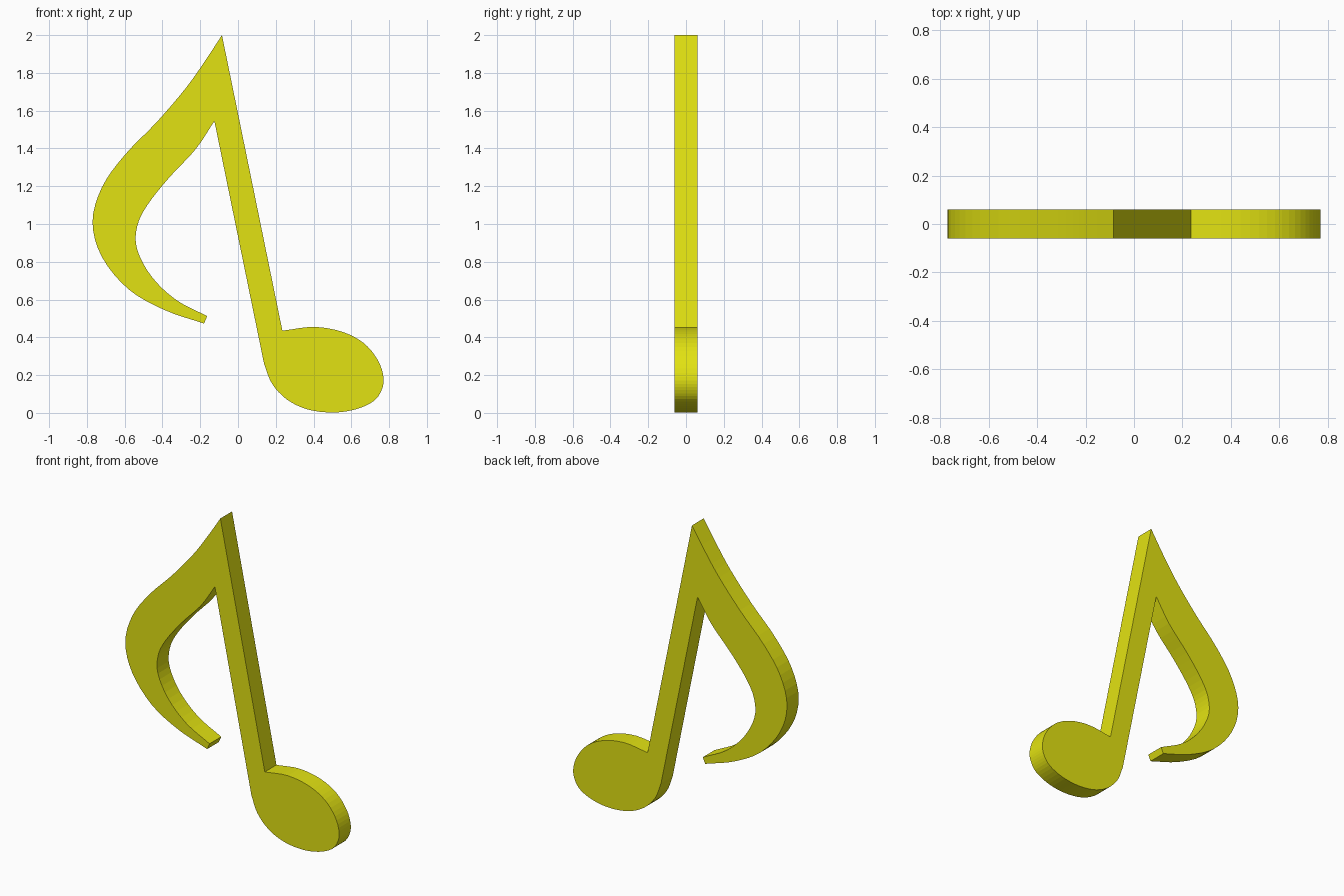
import bpy, bmesh
from mathutils import Vector

cube = bpy.data.objects.get("Cube")
if cube:
    bpy.data.objects.remove(cube, do_unlink=True)

HALF_DEPTH = 0.06

yellow = bpy.data.materials.new("yellow")
yellow.use_nodes = True
yellow.diffuse_color = (0.76, 0.76, 0.006, 1)
yellow.node_tree.nodes["Principled BSDF"].inputs["Base Color"].default_value = yellow.diffuse_color


def smooth_path(points, steps=4):
    """Curve through the given points, with free ends."""
    p = [Vector(q) for q in points]
    p = [2 * p[0] - p[1]] + p + [2 * p[-1] - p[-2]]
    path = []
    for a, b, c, d in zip(p, p[1:], p[2:], p[3:]):
        for i in range(steps):
            t = i / steps
            path.append(0.5 * (2 * b + (c - a) * t + (2 * a - 5 * b + 4 * c - d) * t**2
                               + (3 * b - a - 3 * c + d) * t**3))
    return path + [p[-2]]


# Outer edge of the flag, from the tip of the stem to the tail
flag_outer = smooth_path([
    (-0.085, 2.0), (-0.18, 1.855), (-0.28, 1.715), (-0.43, 1.54), (-0.6, 1.365),
    (-0.72, 1.195), (-0.77, 1.01), (-0.72, 0.825), (-0.58, 0.655),
    (-0.39, 0.545), (-0.18, 0.473)])

# Inner edge of the flag, from the tail up to the notch beside the stem
flag_inner = smooth_path([
    (-0.163, 0.512), (-0.33, 0.6), (-0.46, 0.725), (-0.535, 0.87), (-0.533, 0.99),
    (-0.48, 1.1), (-0.365, 1.245), (-0.225, 1.395), (-0.125, 1.545)])

# Round note head, from the left foot of the stem to the right foot
head = smooth_path([
    (0.138, 0.26), (0.18, 0.155), (0.26, 0.07), (0.37, 0.018), (0.5, 0.002),
    (0.62, 0.018), (0.715, 0.06), (0.76, 0.12), (0.77, 0.19), (0.74, 0.28),
    (0.665, 0.37), (0.55, 0.43), (0.4, 0.455), (0.235, 0.435)])

# Extrude the closed outline into a flat plate; the straight gaps form the stem
bm = bmesh.new()
verts = [bm.verts.new((x, -HALF_DEPTH, z)) for x, z in flag_outer + flag_inner + head]
front = bm.faces.new(verts)
extruded = bmesh.ops.extrude_face_region(bm, geom=[front], use_keep_orig=True)
back = [v for v in extruded["geom"] if isinstance(v, bmesh.types.BMVert)]
bmesh.ops.translate(bm, verts=back, vec=(0, 2 * HALF_DEPTH, 0))
bmesh.ops.recalc_face_normals(bm, faces=bm.faces[:])

mesh = bpy.data.meshes.new("music_note")
bm.to_mesh(mesh)
bm.free()
mesh.materials.append(yellow)
note = bpy.data.objects.new("music_note", mesh)
bpy.context.collection.objects.link(note)
